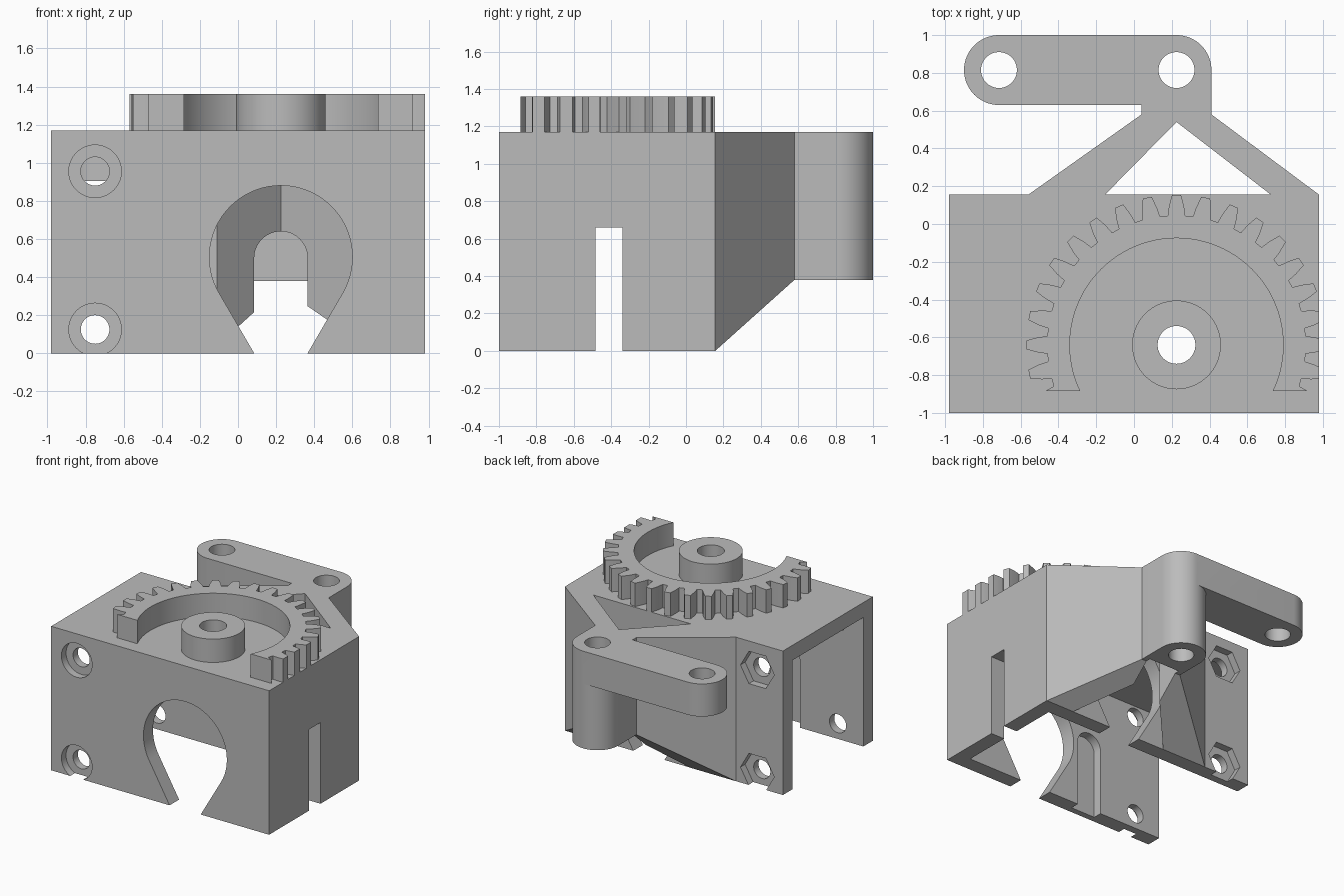
import bpy, bmesh, math
from mathutils import Vector

if "Cube" in bpy.data.objects:
    bpy.data.objects.remove(bpy.data.objects["Cube"], do_unlink=True)

grey = bpy.data.materials.new("light_grey")
grey.use_nodes = True
grey.diffuse_color = (0.5, 0.5, 0.5, 1)
grey.node_tree.nodes["Principled BSDF"].inputs["Base Color"].default_value = (0.5, 0.5, 0.5, 1)


def extrude(name, pts, lo, hi, axis="z"):
    """Prism from a 2D profile: (x, y) along z, (x, z) along y, (y, z) along x."""
    place = {"z": lambda a, b, c: (a, b, c),
             "y": lambda a, b, c: (a, c, b),
             "x": lambda a, b, c: (c, a, b)}[axis]
    bm = bmesh.new()
    face = bm.faces.new([bm.verts.new(place(a, b, lo)) for a, b in pts])
    new = bmesh.ops.extrude_face_region(bm, geom=[face])["geom"]
    shift = Vector(place(0, 0, hi - lo))
    bmesh.ops.translate(bm, vec=shift, verts=[v for v in new if isinstance(v, bmesh.types.BMVert)])
    bmesh.ops.recalc_face_normals(bm, faces=bm.faces)
    mesh = bpy.data.meshes.new(name)
    bm.to_mesh(mesh)
    bm.free()
    mesh.materials.append(grey)
    obj = bpy.data.objects.new(name, mesh)
    bpy.context.collection.objects.link(obj)
    return obj


def arc(cx, cy, r, start, end, n=32):
    angles = [math.radians(start + (end - start) * i / n) for i in range(n + 1)]
    return [(cx + r * math.cos(a), cy + r * math.sin(a)) for a in angles]


def circle(cx, cy, r, n=48):
    return arc(cx, cy, r, 0, 360, n)[:-1]


def rect(x0, x1, y0, y1):
    return [(x0, y0), (x1, y0), (x1, y1), (x0, y1)]


def combine(obj, tool, operation="DIFFERENCE"):
    """Apply a boolean and remove the tool."""
    mod = obj.modifiers.new("cut", "BOOLEAN")
    mod.operation, mod.solver, mod.object = operation, "EXACT", tool
    bpy.context.view_layer.update()
    graph = bpy.context.evaluated_depsgraph_get()
    mesh = bpy.data.meshes.new_from_object(obj.evaluated_get(graph))
    obj.modifiers.clear()
    obj.data = mesh
    bpy.data.objects.remove(tool, do_unlink=True)


def cut(obj, pts, lo, hi, axis="z"):
    combine(obj, extrude("cutter", pts, lo, hi, axis))


# Shared dimensions
SIDE, FRONT, BACK, TOP, WALL = 0.98, -1.0, 0.155, 1.17, 0.122
CX, SHAFT_Z, GEAR_Y, GEAR_TOP = 0.225, 0.505, -0.64, 1.36
ARM_X, ARM_Y, ARM_R = -0.715, 0.815, 0.185
keyhole = [(CX - 0.14, 0)] + [(CX - 0.14, -0.1), (CX + 0.14, -0.1), (CX + 0.14, 0)] \
    + arc(CX, SHAFT_Z, 0.375, -30.2, 210.2, 48)

# Housing: open below and on one end
housing = extrude("housing", rect(-SIDE, SIDE, FRONT, BACK), 0, TOP)
cut(housing, rect(-SIDE - 0.1, SIDE - WALL, FRONT + WALL, BACK - WALL), -0.1, TOP - WALL)
cut(housing, keyhole, FRONT - 0.1, BACK + 0.1, "y")
cut(housing, rect(-0.485, -0.34, -0.1, 0.66), SIDE - 0.3, SIDE + 0.1, "x")
cut(housing, circle(CX, GEAR_Y, 0.1), TOP - 0.3, TOP + 0.1)

# Screw holes with round recesses in front and hexagonal recesses behind
for z in (0.125, 0.955):
    cut(housing, circle(-0.75, z, 0.075), FRONT - 0.1, BACK + 0.1, "y")
    cut(housing, circle(-0.75, z, 0.138), FRONT - 0.1, FRONT + 0.06, "y")
    cut(housing, circle(-0.75, z, 0.152, 6), BACK - 0.06, BACK + 0.1, "y")

# Arched relief inside the front wall
relief = [(-0.41, -0.1), (-0.19, -0.1)] + arc(-0.30, 0.54, 0.11, 0, 180, 24)
cut(housing, relief, FRONT + 0.05, FRONT + 0.2, "y")

# Rear bracket: two struts that meet in a tall boss
outline = [(-0.56, BACK), (SIDE, BACK), (CX + ARM_R, 0.58)] \
    + arc(CX, ARM_Y, ARM_R, 0, 180) + [(CX - ARM_R, 0.58)]
bracket = extrude("rear_bracket", outline, 0, TOP)
arm = extrude("arm", arc(ARM_X, ARM_Y, ARM_R, 90, 270) + arc(CX, ARM_Y, ARM_R, -90, 90),
              0.905, TOP)
combine(bracket, arm, "UNION")
cut(bracket, [(-0.193, 0.115), (0.777, 0.115), (CX, 0.54)], -0.1, TOP + 0.1)
cut(bracket, [(BACK, -0.001), (0.58, 0.38), (1.1, 0.38), (1.1, -0.1), (BACK, -0.1)], -1.1, 1.1, "x")
cut(bracket, keyhole, 0, 0.2, "y")
cut(bracket, [(CX - 0.14, -0.1), (CX + 0.14, -0.1)] + arc(CX, SHAFT_Z - 0.005, 0.14, 0, 180),
    0.1, 0.62, "y")
for x in (ARM_X, CX):
    cut(bracket, circle(x, ARM_Y, 0.095), 0, TOP + 0.1)

# Gear segment on the roof
TEETH = 32
tooth = [(-3.9, 0.685), (-3.1, 0.735), (-1.7, 0.795), (1.7, 0.795), (3.1, 0.735), (3.9, 0.685)]
profile = []
for i in range(TEETH):
    for offset, r in tooth:
        a = math.radians(90 + i * 360 / TEETH + offset)
        profile.append((CX + r * math.cos(a), GEAR_Y + r * math.sin(a)))
gear = extrude("gear_segment", profile, TOP, GEAR_TOP)
cut(gear, circle(CX, GEAR_Y, 0.565, 96), TOP - 0.1, GEAR_TOP + 0.1)
combine(gear, extrude("limit", rect(-1, SIDE, -0.885, 0.5), TOP - 0.1, GEAR_TOP + 0.1), "INTERSECT")

# Hub in the middle of the gear
hub = extrude("hub", circle(CX, GEAR_Y, 0.235, 64), TOP, GEAR_TOP)
cut(hub, circle(CX, GEAR_Y, 0.1), TOP - 0.1, GEAR_TOP + 0.1)

# Smooth round walls, keep edges sharp
for obj in (housing, bracket, gear, hub):
    bpy.ops.object.select_all(action="DESELECT")
    obj.select_set(True)
    bpy.context.view_layer.objects.active = obj
    bpy.ops.object.shade_smooth_by_angle(angle=math.radians(20))
